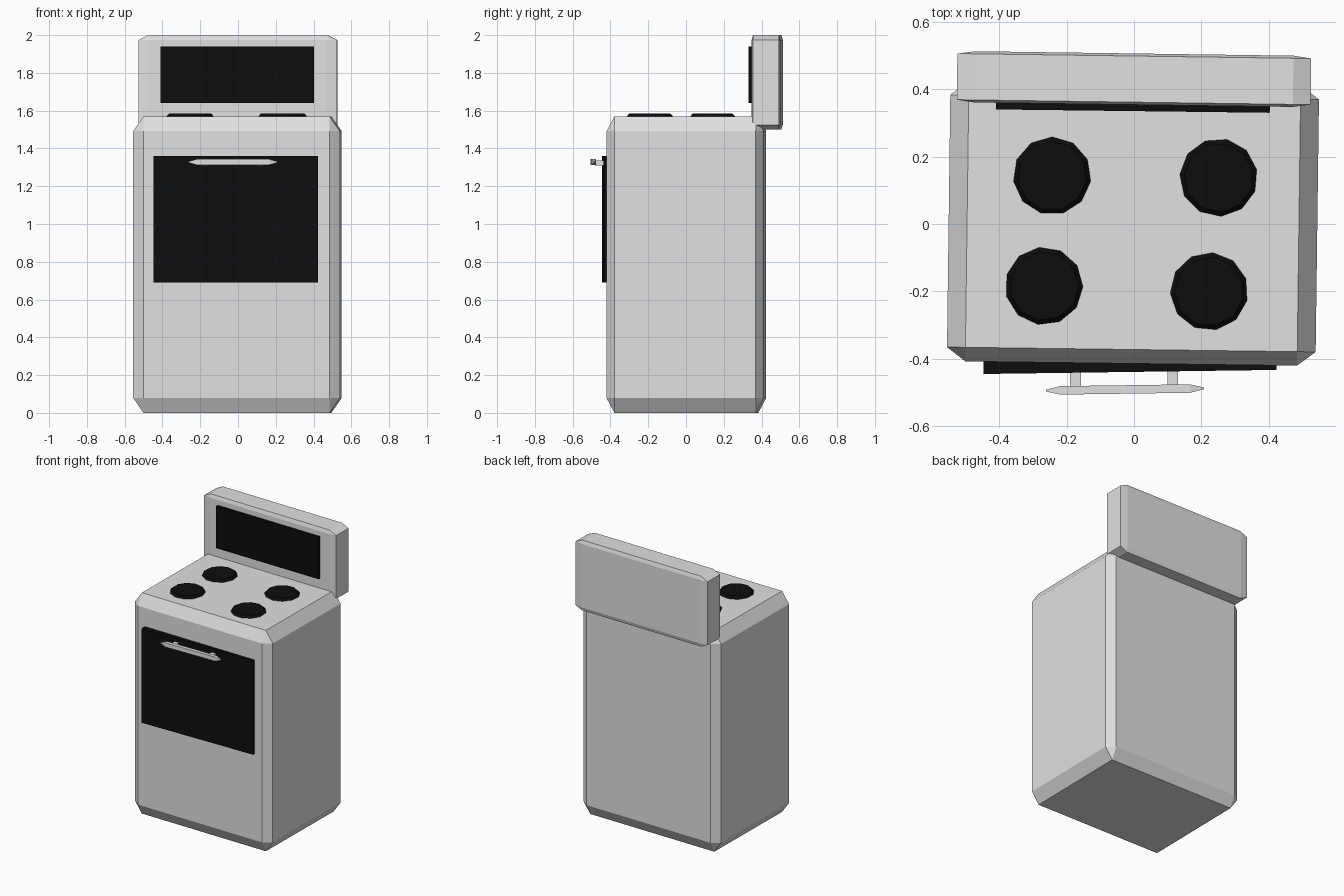
import bpy, bmesh, math
from mathutils import Matrix, Vector

if "Cube" in bpy.data.objects:
    bpy.data.objects.remove(bpy.data.objects["Cube"])


def material(name, rgb):
    m = bpy.data.materials.new(name)
    m.diffuse_color = (*rgb, 1)
    m.use_nodes = True
    m.node_tree.nodes["Principled BSDF"].inputs["Base Color"].default_value = m.diffuse_color
    return m


enamel = material("light_grey_enamel", (0.75, 0.75, 0.75))
black = material("black_glass", (0.004, 0.004, 0.004))


def finish(bm, name, mat, loc, size, turn):
    """Scale, turn about z (degrees), place and store a bmesh as an object."""
    mtx = (Matrix.Translation(loc) @ Matrix.Rotation(math.radians(turn), 4, 'Z')
           @ Matrix.Diagonal((*size, 1)))
    bm.transform(mtx)
    bmesh.ops.recalc_face_normals(bm, faces=bm.faces[:])
    me = bpy.data.meshes.new(name)
    bm.to_mesh(me)
    bm.free()
    me.materials.append(mat)
    ob = bpy.data.objects.new(name, me)
    bpy.context.collection.objects.link(ob)
    return ob


def box(name, mat, loc, size, turn=0, bevel=0):
    """Box, its chamfer stretched along with its size."""
    bm = bmesh.new()
    bmesh.ops.create_cube(bm, size=1)
    if bevel:
        bmesh.ops.bevel(bm, geom=bm.edges[:], offset=bevel, segments=1,
                        profile=0.5, affect='EDGES')
    return finish(bm, name, mat, loc, size, turn)


# Main cabinet and rear control panel, both chamfered and slightly turned
box("oven_body", enamel, (-0.003, 0.002, 0.785), (1.094, 0.832, 1.57), -0.75, 0.05)
box("back_panel", enamel, (0, 0.43, 1.75), (1.05, 0.152, 0.5), -0.8, 0.05)

# Dark display and oven door
box("display", black, (-0.003, 0.352, 1.79), (0.812, 0.034, 0.298), -0.7)
box("oven_door", black, (-0.012, -0.415, 1.025), (0.87, 0.048, 0.67), 0.8)

# Four burners: low, irregularly round domes
burners = {"burner_back_left": (-0.243, 0.143), "burner_back_right": (0.251, 0.138),
           "burner_front_left": (-0.267, -0.184), "burner_front_right": (0.223, -0.2)}
for i, (name, (x, y)) in enumerate(burners.items()):
    bm = bmesh.new()
    bmesh.ops.create_cone(bm, cap_ends=True, segments=11, radius1=1, radius2=0.85, depth=1)
    finish(bm, name, black, (x, y, 1.575), (0.12, 0.12, 0.02), 20 * i)

# Handle bar with pointed ends, on two posts
bm = bmesh.new()
bmesh.ops.create_cube(bm, size=1)
ends = [f for f in bm.faces if abs(f.normal.x) > 0.9]
for f in ends:
    side = math.copysign(1, f.normal.x)
    new = bmesh.ops.extrude_discrete_faces(bm, faces=[f])["faces"][0]
    c = new.calc_center_median()
    for v in new.verts:
        v.co = c + (v.co - c) * 0.2 + Vector((side * 0.11, 0, 0))
bmesh.ops.remove_doubles(bm, verts=bm.verts[:], dist=1e-5)
finish(bm, "handle_bar", enamel, (-0.027, -0.491, 1.328), (0.385, 0.025, 0.03), 0.8)
for name, x in (("handle_post_left", -0.174), ("handle_post_right", 0.115)):
    box(name, enamel, (x, -0.453, 1.322), (0.032, 0.06, 0.026))
